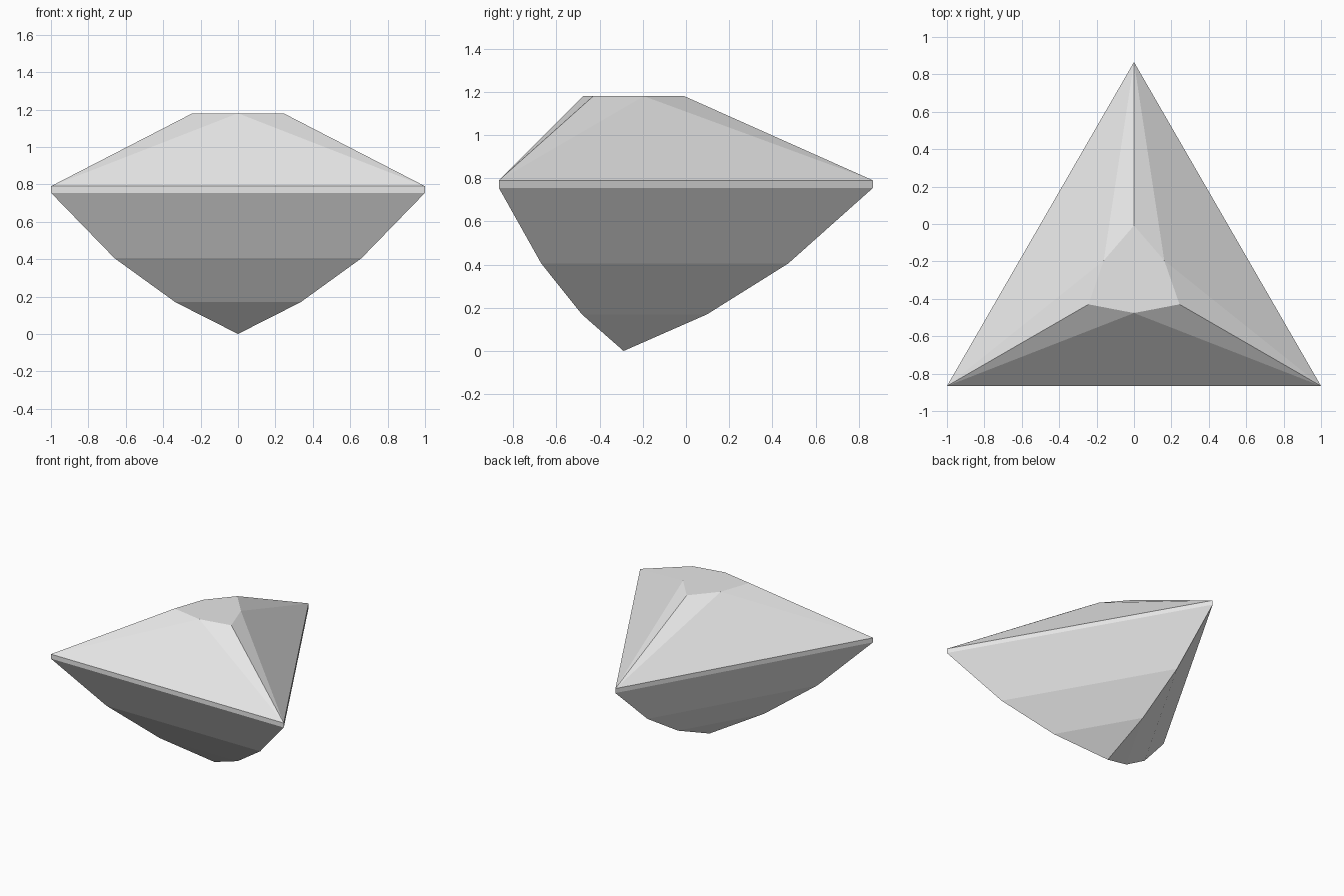
import bpy, bmesh
from math import sin, cos, radians

cube = bpy.data.objects.get("Cube")
if cube:
    bpy.data.objects.remove(cube, do_unlink=True)

CENTRE_Y = -0.289
RADIUS = 1.1547      # corner radius of the triangular outline

grey = bpy.data.materials.new("light_grey")
grey.use_nodes = True
grey.diffuse_color = (0.8, 0.8, 0.8, 1)
grey.node_tree.nodes["Principled BSDF"].inputs["Base Color"].default_value = (0.8, 0.8, 0.8, 1)

bm = bmesh.new()


def ring(radius, z, start=90):
    """Three vertices around the stone's axis."""
    angles = [radians(start + 120 * i) for i in range(3)]
    return [bm.verts.new((radius * cos(a), CENTRE_Y + radius * sin(a), z)) for a in angles]


def bridge(low, high):
    for i in range(3):
        j = (i + 1) % 3
        bm.faces.new((low[i], low[j], high[j], high[i]))


# Pavilion steps and girdle band, from the bottom up
culet = bm.verts.new((0, CENTRE_Y, 0))
rings = [ring(RADIUS * s, z) for s, z in
         ((0.335, 0.17), (0.66, 0.405), (1, 0.755), (1, 0.79))]
for low, high in zip(rings, rings[1:]):
    bridge(low, high)
for i in range(3):
    bm.faces.new((culet, rings[0][(i + 1) % 3], rings[0][i]))

# Crown: one large facet per side, two narrow facets per corner
girdle = rings[-1]
corner = ring(0.281, 1.18)
middle = ring(0.187, 1.18, 150)
for i in range(3):
    j = (i + 1) % 3
    bm.faces.new((girdle[i], girdle[j], middle[i]))
    bm.faces.new((girdle[i], middle[i], corner[i]))
    bm.faces.new((girdle[j], corner[j], middle[i]))

# Flat six-sided table
bm.faces.new([v for pair in zip(corner, middle) for v in pair])

bmesh.ops.recalc_face_normals(bm, faces=bm.faces[:])
mesh = bpy.data.meshes.new("cut_gemstone")
bm.to_mesh(mesh)
bm.free()
mesh.materials.append(grey)
gem = bpy.data.objects.new("cut_gemstone", mesh)
bpy.context.collection.objects.link(gem)
